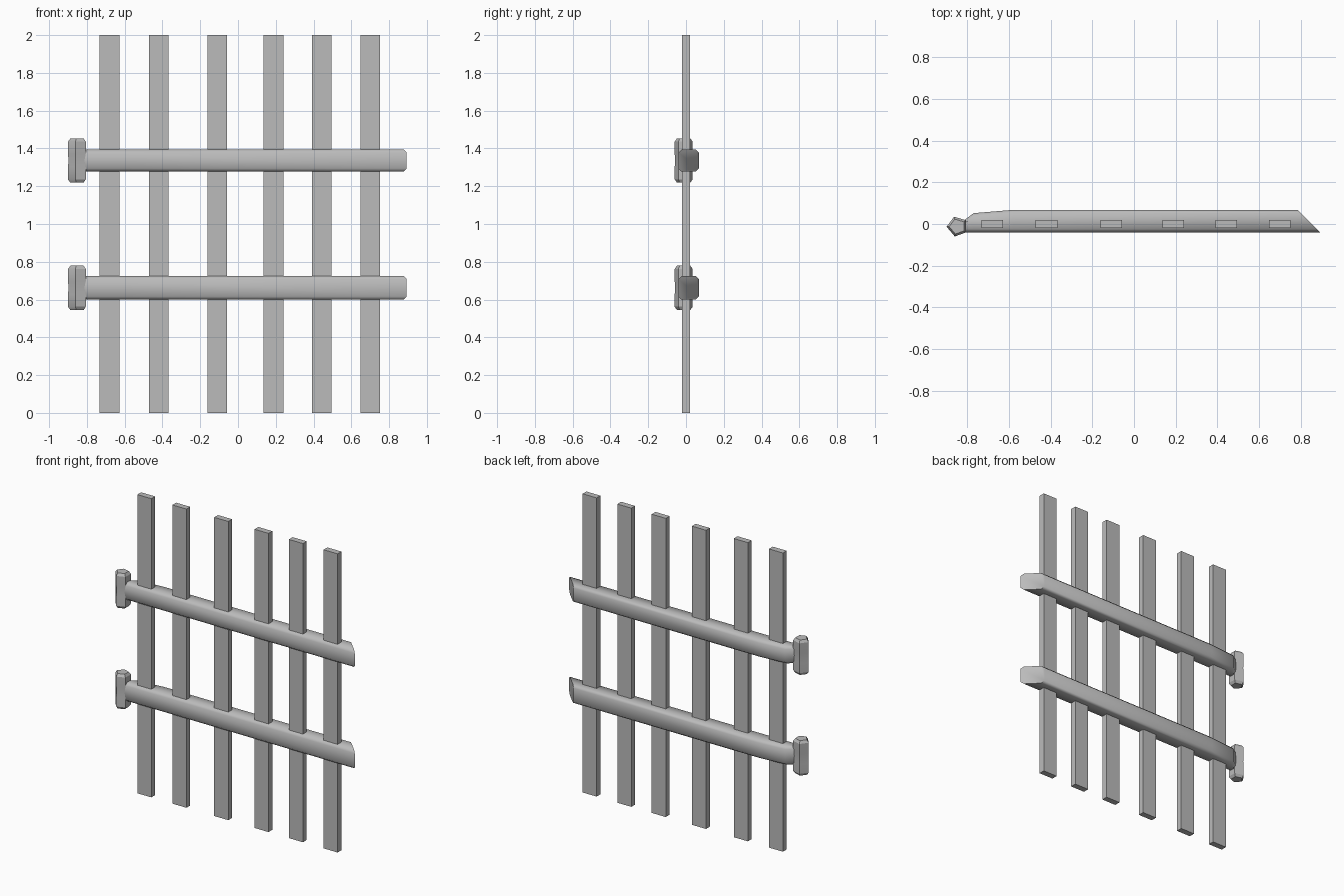
import bpy
import bmesh
import math

cube = bpy.data.objects.get("Cube")
if cube:
    bpy.data.objects.remove(cube, do_unlink=True)

grey = bpy.data.materials.new("weathered grey")
grey.use_nodes = True
colour = (0.5, 0.5, 0.5, 1)
grey.diffuse_color = colour
grey.node_tree.nodes["Principled BSDF"].inputs["Base Color"].default_value = colour


def loft(name, rings, smooth_angle):
    """Skin a list of equal-length vertex rings and cap both ends."""
    bm = bmesh.new()
    loops = [[bm.verts.new(p) for p in ring] for ring in rings]
    n = len(loops[0])
    for a, b in zip(loops, loops[1:]):
        for i in range(n):
            j = (i + 1) % n
            bm.faces.new((a[i], a[j], b[j], b[i]))
    bm.faces.new(loops[0])
    bm.faces.new(loops[-1])
    bmesh.ops.recalc_face_normals(bm, faces=bm.faces)
    mesh = bpy.data.meshes.new(name)
    bm.to_mesh(mesh)
    bm.free()
    mesh.materials.append(grey)
    obj = bpy.data.objects.new(name, mesh)
    bpy.context.collection.objects.link(obj)
    bpy.ops.object.select_all(action='DESELECT')
    obj.select_set(True)
    bpy.context.view_layer.objects.active = obj
    bpy.ops.object.shade_smooth_by_angle(angle=math.radians(smooth_angle))
    return obj


# Upright slats
def slat(name, x):
    w, d = 0.052, 0.02
    outline = [(x - w, -d), (x + w, -d), (x + w, d), (x - w, d)]
    loft(name, [[(px, py, z) for px, py in outline] for z in (0, 2)], 30)


for i, x in enumerate((-0.68, -0.42, -0.11, 0.188, 0.443, 0.7)):
    slat(f"slat_{i + 1}", x)


# Chamfered rails: thinned at the hinge end, mitred at the free end
def rail(name, z, half_height):
    front = -0.04

    def section(x, back, skew=0.0):
        c = 0.016
        h = half_height
        outline = [(front, -h + c), (front + c, -h), (back - c, -h), (back, -h + c),
                   (back, h - c), (back - c, h), (front + c, h), (front, h - c)]
        return [(x - skew * (y - front), y, z + dz) for y, dz in outline]

    loft(name, [section(-0.815, 0.018), section(-0.77, 0.052),
                section(-0.58, 0.068), section(0.893, 0.068, 1.0)], 50)


# Five-sided hinge posts with bevelled ends and a slight waist
def hinge(name, z):
    plan = [(-0.9, -0.013), (-0.864, 0.035), (-0.806, 0.018),
            (-0.806, -0.04), (-0.86, -0.06)]
    cx, cy = -0.85, -0.012
    profile = [(-0.117, 0.75), (-0.1, 1), (-0.035, 1), (0, 0.94),
               (0.035, 1), (0.1, 1), (0.117, 0.75)]
    loft(name, [[(cx + (x - cx) * s, cy + (y - cy) * s, z + dz) for x, y in plan]
                for dz, s in profile], 30)


for label, z, half_height in (("lower", 0.662, 0.062), ("upper", 1.336, 0.058)):
    rail(f"{label}_rail", z, half_height)
    hinge(f"{label}_hinge_post", z)
